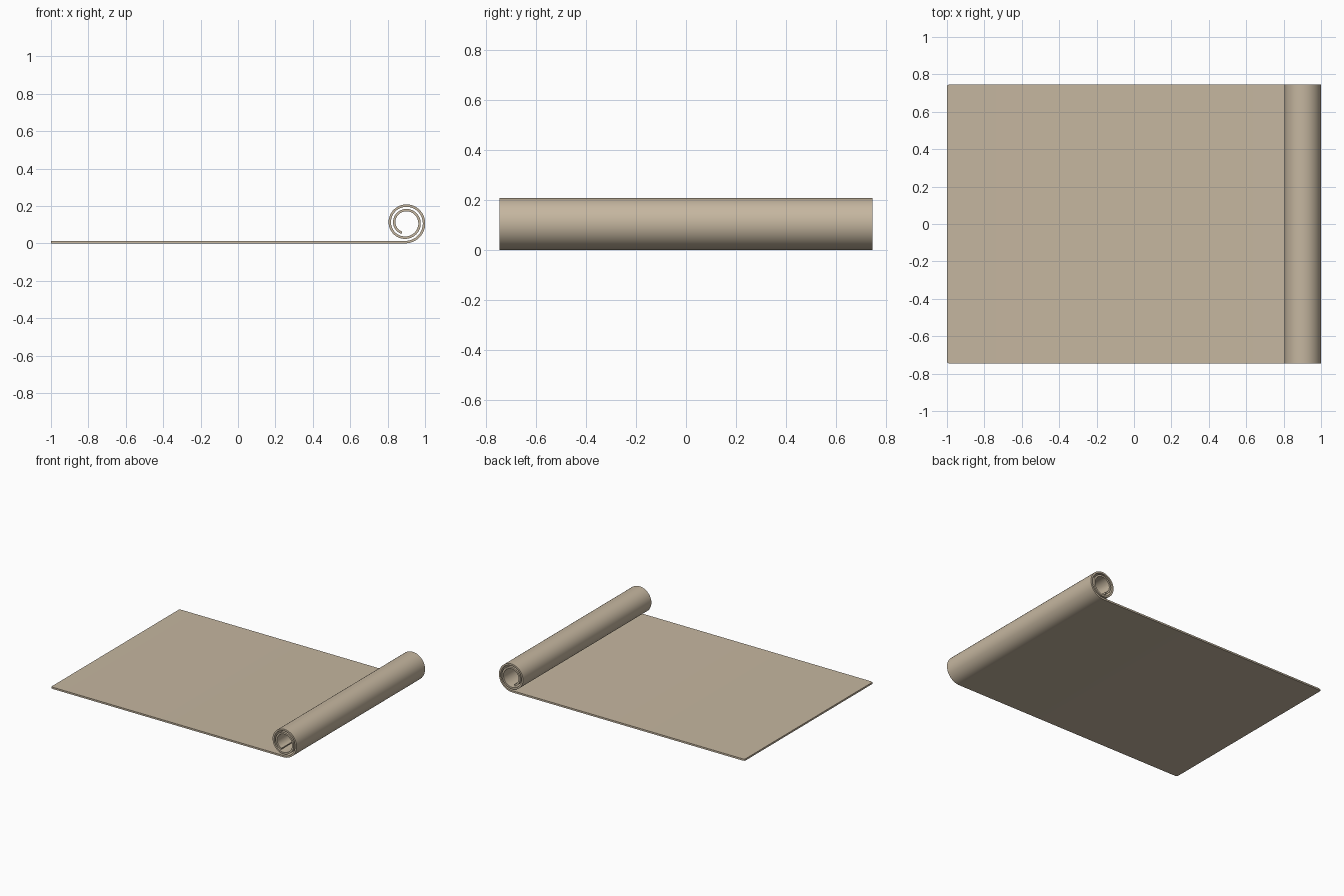
import bpy, bmesh, math

if "Cube" in bpy.data.objects:
    bpy.data.objects.remove(bpy.data.objects["Cube"])

HALF_Y = 0.747      # half width of the mat
THICK = 0.013       # sheet thickness
CX, CZ = 0.897, 0.110   # centre of the roll
TURNS, PITCH = 1.94, 0.024
STEPS = 120

mat = bpy.data.materials.new("tan fabric")
mat.diffuse_color = (0.56, 0.47, 0.35, 1)
mat.use_nodes = True
mat.node_tree.nodes["Principled BSDF"].inputs["Base Color"].default_value = mat.diffuse_color

# Outer and inner profile lines: flat sheet, then a tightening spiral
outer = [(-1.0, 0.0), (-0.985, 0.0)]
inner = [(-1.0, THICK), (-0.985, THICK)]
for i in range(STEPS + 1):
    t = TURNS * i / STEPS
    a = -math.pi / 2 + 2 * math.pi * t
    r = CZ - PITCH * t
    for line, rad in ((outer, r), (inner, r - THICK)):
        line.append((CX + rad * math.cos(a), CZ + rad * math.sin(a)))

# Sweep the profile across the width, with slightly trimmed free corners
bm = bmesh.new()
rows = []
for i, (o, n) in enumerate(zip(outer, inner)):
    w = HALF_Y - (0.006 if i == 0 else 0)
    rows.append([bm.verts.new((p[0], y, p[1])) for p, y in
                 ((o, -w), (o, w), (n, w), (n, -w))])
for a, b in zip(rows, rows[1:]):
    for k in range(4):
        j = (k + 1) % 4
        bm.faces.new((a[k], a[j], b[j], b[k]))
bm.faces.new(rows[0])
bm.faces.new(rows[-1])
bmesh.ops.recalc_face_normals(bm, faces=bm.faces)

mesh = bpy.data.meshes.new("rolled_mat")
bm.to_mesh(mesh)
bm.free()
mesh.materials.append(mat)
obj = bpy.data.objects.new("rolled_mat", mesh)
bpy.context.collection.objects.link(obj)
bpy.context.view_layer.objects.active = obj
obj.select_set(True)
bpy.ops.object.shade_smooth_by_angle(angle=math.radians(30))
